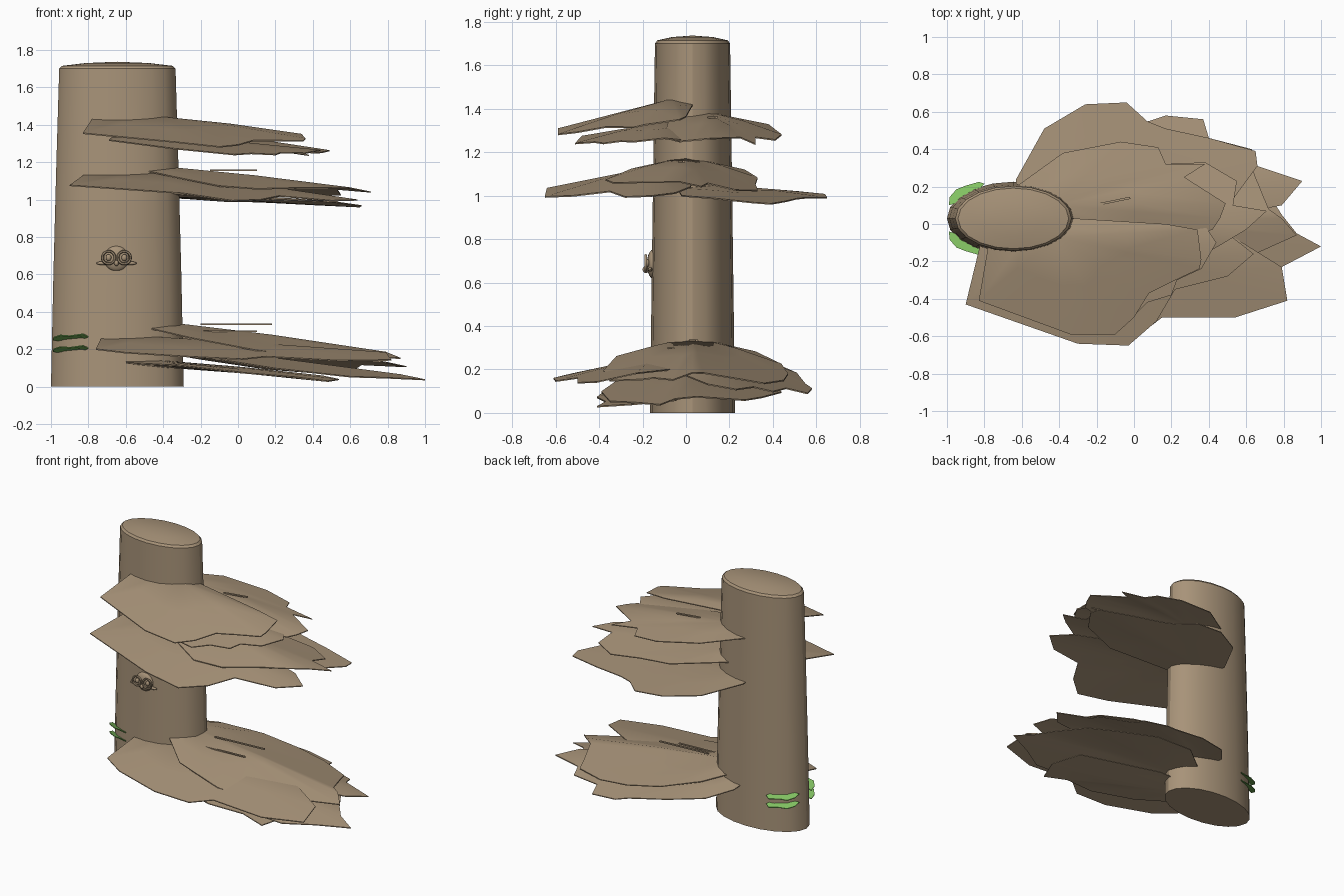
import bpy, bmesh, math
from mathutils import Vector

if "Cube" in bpy.data.objects:
    bpy.data.objects.remove(bpy.data.objects["Cube"])


def material(name, rgb):
    m = bpy.data.materials.new(name)
    m.diffuse_color = (*rgb, 1)
    m.use_nodes = True
    m.node_tree.nodes["Principled BSDF"].inputs["Base Color"].default_value = m.diffuse_color
    return m


BARK = material("bark_brown", (0.39, 0.292, 0.19))
GREEN = material("leaf_green", (0.22, 0.53, 0.12))


def finish(obj, mat, angle=35):
    obj.data.materials.clear()
    obj.data.materials.append(mat)
    bpy.ops.object.select_all(action='DESELECT')
    obj.select_set(True)
    bpy.context.view_layer.objects.active = obj
    bpy.ops.object.shade_smooth_by_angle(angle=math.radians(angle))


def from_bmesh(name, bm, mat, angle=35):
    bmesh.ops.recalc_face_normals(bm, faces=bm.faces[:])
    mesh = bpy.data.meshes.new(name)
    bm.to_mesh(mesh)
    bm.free()
    obj = bpy.data.objects.new(name, mesh)
    bpy.context.collection.objects.link(obj)
    finish(obj, mat, angle)
    return obj


def bridge(bm, a, b):
    for i in range(len(a)):
        j = (i + 1) % len(a)
        bm.faces.new((a[i], a[j], b[j], b[i]))


# Trunk: tapered oval column with a bevelled, domed top
CX, CY, SIDES = -0.645, 0.03, 20
bm = bmesh.new()
rings = []
for z, rx, ry in [(0, .355, .196), (.6, .342, .188), (1.2, .326, .18), (1.7, .311, .173),
                  (1.715, .296, .162), (1.73, .17, .095)]:
    rings.append([bm.verts.new((CX + rx * math.cos(k * math.tau / SIDES),
                                CY + ry * math.sin(k * math.tau / SIDES), z))
                  for k in range(SIDES)])
for a, b in zip(rings, rings[1:]):
    bridge(bm, a, b)
bm.faces.new(rings[0])
tip = bm.verts.new((CX, CY, 1.737))
for k in range(SIDES):
    bm.faces.new((rings[-1][k], rings[-1][(k + 1) % SIDES], tip))
from_bmesh("trunk", bm, BARK, 30)


# Shelf: jagged thin fan that droops away from the trunk
def shelf(name, top, yr, fall_x, fall_y, outline):
    root = Vector((-0.42, yr))
    bm = bmesh.new()

    def layer(under):
        def vert(p, t):
            z = top - fall_x * max(0, p.x + .3) - fall_y * abs(p.y - yr)
            return bm.verts.new((p.x, p.y, z - under * (.006 + .03 * (1 - t))))
        loops = [[vert(root.lerp(Vector(p), t), t) for p in outline] for t in (.5, 1)]
        centre = vert(root, 0)
        for i in range(len(outline)):
            bm.faces.new((centre, loops[0][i], loops[0][(i + 1) % len(outline)]))
        bridge(bm, loops[0], loops[1])
        return loops[1]

    bridge(bm, layer(0), layer(1))
    from_bmesh(name, bm, BARK, 30)


# Upper tier
shelf("upper_shelf_front", 1.445, -.07, .13, .26, [
    (-.78, -.12), (-.83, -.41), (-.34, -.59), (-.1, -.59), (0, -.5), (.08, -.37), (.2, -.31),
    (.35, -.24), (.36, -.19), (.34, -.03), (.17, 0), (-.32, .03), (-.6, .05)])
shelf("upper_shelf_back", 1.385, .1, .15, .2, [
    (-.63, .2), (-.38, .38), (-.07, .44), (.13, .41), (.17, .32), (.38, .32), (.27, .25),
    (.49, .11), (.46, .03), (.42, -.03), (.2, -.1), (-.3, -.08), (-.6, 0)])
shelf("upper_shelf_low", 1.34, -.1, .1, .17, [
    (-.67, -.12), (-.69, -.22), (-.35, -.48), (-.02, -.51), (.07, -.42), (.2, -.38), (.23, -.3),
    (.36, -.24), (.44, -.1), (.38, -.01), (0, .05), (-.35, .08), (-.6, .03)])

# Middle tier
shelf("middle_shelf_front", 1.14, -.12, .14, .2, [
    (-.82, -.1), (-.9, -.43), (-.3, -.64), (-.03, -.65), (.12, -.52), (.22, -.35), (.5, -.28),
    (.64, -.16), (.5, -.05), (.2, .02), (-.35, .05), (-.6, .03)])
shelf("middle_shelf_centre", 1.18, .0, .12, .22, [
    (-.5, .17), (-.3, .27), (-.1, .33), (.15, .32), (.38, .33), (.55, .23), (.53, .1),
    (.71, .07), (.6, -.03), (.45, -.12), (.3, -.2), (.1, -.33), (-.1, -.37), (-.35, -.25),
    (-.5, -.1)])
shelf("middle_shelf_back", 1.05, .15, .07, .08, [
    (-.63, .17), (-.63, .24), (-.48, .51), (-.26, .64), (-.04, .65), (.07, .55), (.17, .51),
    (.4, .46), (.65, .39), (.66, .31), (.52, .12), (.2, -.02), (-.35, -.04), (-.6, .05)])

# Lower tier
shelf("lower_shelf_centre", .35, .03, .15, .23, [
    (-.47, .18), (-.35, .32), (-.1, .44), (.15, .47), (.38, .45), (.61, .36), (.65, .25),
    (.72, .08), (.79, .03), (.87, -.06), (.67, -.15), (.64, -.2), (.45, -.35), (.1, -.38),
    (-.25, -.32), (-.5, -.1)])
shelf("lower_shelf_front", .265, -.13, .055, .21, [
    (-.73, -.12), (-.76, -.43), (-.6, -.52), (-.25, -.61), (.02, -.6), (.15, -.5), (.54, -.5),
    (.82, -.41), (.79, -.23), (.5, -.05), (-.2, .05), (-.6, .03)])
shelf("lower_shelf_back", .3, .15, .14, .28, [
    (-.6, .18), (-.58, .27), (-.45, .42), (-.2, .51), (.08, .55), (.17, .58), (.37, .56),
    (.4, .46), (.63, .4), (.66, .31), (.9, .23), (.79, .1), (.3, 0), (-.35, 0), (-.6, .08)])
shelf("lower_shelf_long", .22, .0, .125, .15, [
    (-.5, .12), (-.2, .38), (.15, .44), (.45, .35), (.65, .27), (.79, .05), (.87, -.05),
    (1, -.12), (.79, -.23), (.6, -.35), (.2, -.39), (-.2, -.3), (-.5, -.1)])
shelf("lower_shelf_bottom", .14, -.1, .1, .1, [
    (-.6, -.12), (-.6, -.2), (-.3, -.36), (.05, -.41), (.3, -.37), (.48, -.41), (.54, -.25),
    (.45, -.05), (-.2, .05), (-.55, .03)])


# Thin twigs lying on the shelves
def twig(name, a, b, z):
    a, b = Vector((*a, z)), Vector((*b, z))
    d = b - a
    bpy.ops.mesh.primitive_cube_add(size=1, location=(a + b) / 2,
                                    rotation=(0, 0, math.atan2(d.y, d.x)))
    obj = bpy.context.object
    obj.name = name
    obj.scale = (d.length, .012, .008)
    finish(obj, BARK)


twig("upper_twig", (-.19, .105), (-.02, .14), 1.36)
twig("middle_twig", (-.15, -.03), (.1, -.01), 1.157)
twig("lower_twig_back", (-.2, .02), (.18, .05), .333)
twig("lower_twig_front", (-.2, -.08), (.1, -.06), .297)


# Small face: round head, ringed eyes and side tufts
def ball(name, loc, scale):
    bpy.ops.mesh.primitive_uv_sphere_add(segments=16, ring_count=10, radius=1, location=loc)
    obj = bpy.context.object
    obj.name = name
    obj.scale = scale
    finish(obj, BARK, 60)


ball("face_head", (-.65, -.15, .685), (.068, .03, .068))
for side, label in ((-1, "left"), (1, "right")):
    x = -.65 + side * .042
    bpy.ops.mesh.primitive_torus_add(location=(x, -.185, .69), rotation=(math.pi / 2, 0, 0),
                                     major_radius=.034, minor_radius=.007,
                                     major_segments=20, minor_segments=6)
    bpy.context.object.name = label + "_eye_ring"
    finish(bpy.context.object, BARK, 60)
    ball(label + "_eye", (x, -.18, .69), (.015, .012, .018))
    ball(label + "_tuft", (-.65 + side * .07, -.165, .66), (.038, .01, .01))
ball("face_beak", (-.65, -.185, .66), (.012, .015, .016))

# Green leaf strips on both sides near the base, all tilted up towards the front
LEAF = [(-.99, -.04, 0), (-.985, -.085, .014), (-.95, -.125, .026), (-.9, -.145, .022),
        (-.83, -.165, .032), (-.8, -.155, .018), (-.84, -.11, 0), (-.92, -.06, -.006)]
for side, label in ((1, "front"), (-1, "back")):
    for n, z in enumerate((.19, .252)):
        base = z if side == 1 else z + .028
        bm = bmesh.new()
        loops = [[bm.verts.new((x, CY + side * (y - CY), base + side * dz - drop))
                  for x, y, dz in LEAF] for drop in (0, .005)]
        bridge(bm, *loops)
        for loop in loops:
            bm.faces.new(loop)
        from_bmesh(f"{label}_leaf_{n + 1}", bm, GREEN, 20)
